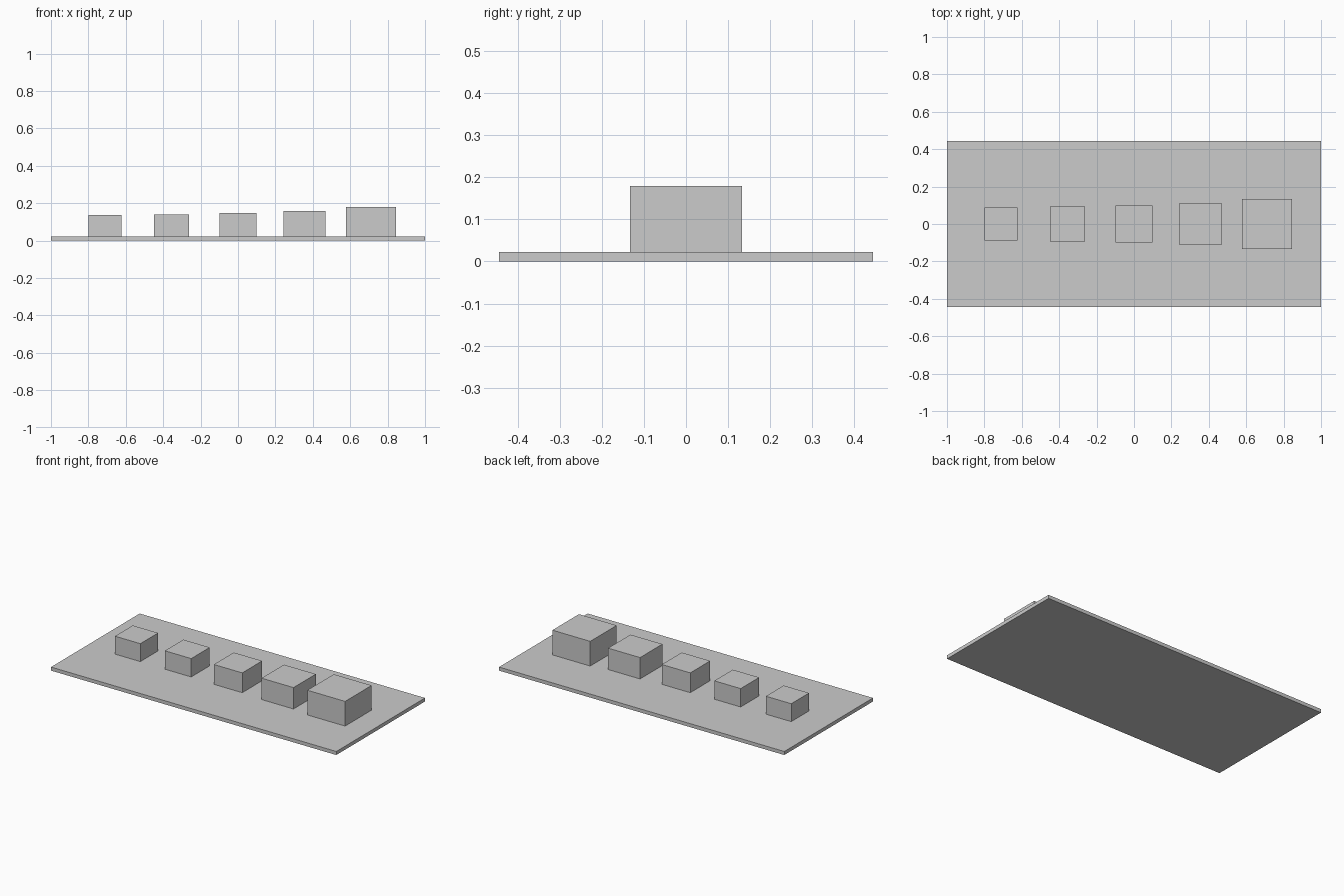
import bpy

if "Cube" in bpy.data.objects:
    bpy.data.objects.remove(bpy.data.objects["Cube"])


def box(name, x, size_x, size_y, z_bottom, z_top):
    """Add an axis-aligned box centred on y = 0."""
    bpy.ops.mesh.primitive_cube_add(size=1, location=(x, 0, (z_bottom + z_top) / 2))
    obj = bpy.context.object
    obj.name = name
    obj.scale = (size_x, size_y, z_top - z_bottom)
    bpy.ops.object.transform_apply(location=False, rotation=False, scale=True)
    return obj


PLATE_TOP = 0.0225
SPACING = 0.3556

# Flat base plate
box("base_plate", 0, 2.0, 0.888, 0, PLATE_TOP)

# Row of square blocks growing from left to right: (width, top height)
blocks = [(0.178, 0.136), (0.185, 0.139), (0.199, 0.148), (0.224, 0.158), (0.265, 0.179)]
for i, (width, top) in enumerate(blocks):
    box(f"block_{i + 1}", (i - 2) * SPACING, width, width, PLATE_TOP, top)
